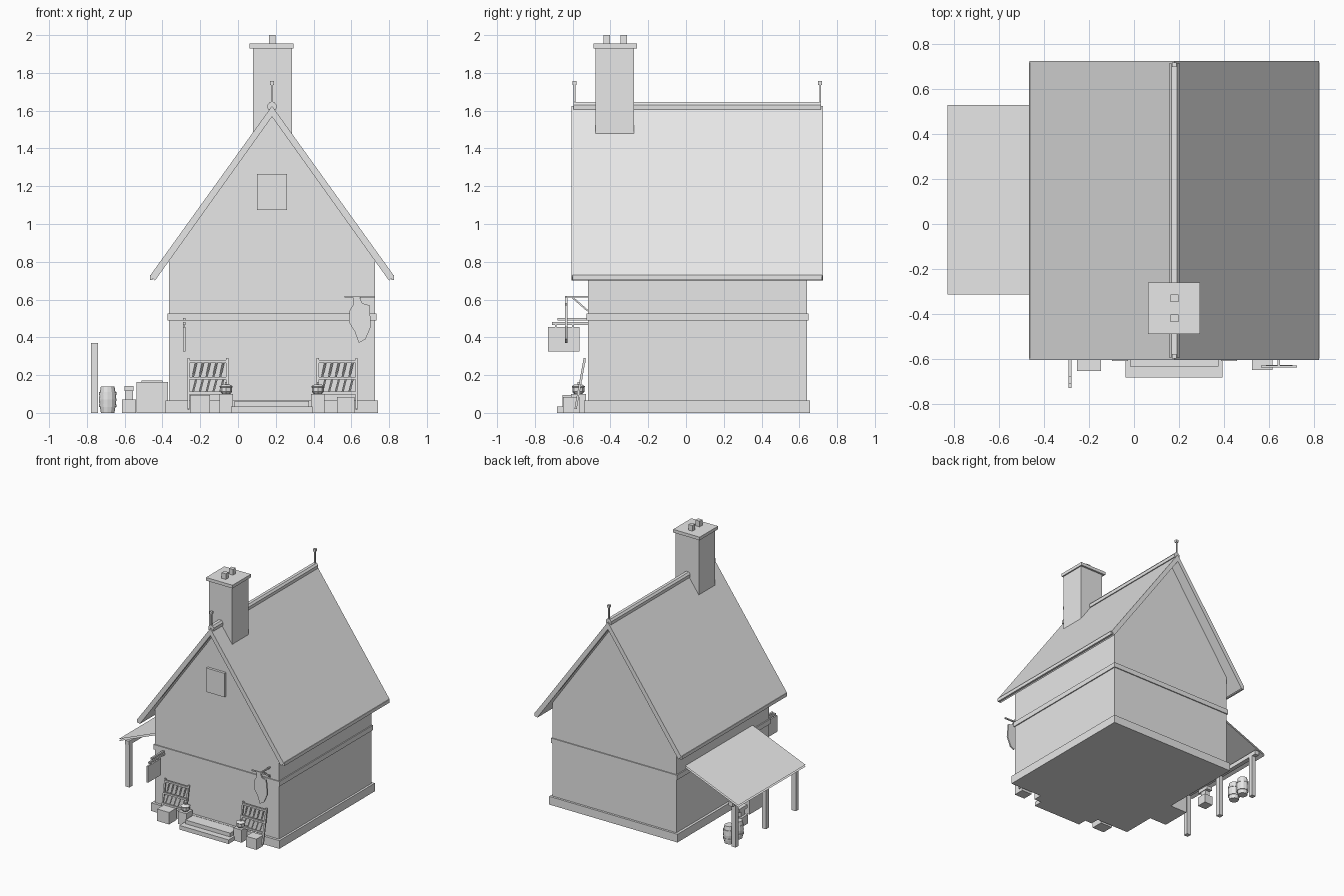
import bpy, bmesh, math
from mathutils import Vector

grey = bpy.data.materials.new("plain grey")
grey.diffuse_color = (0.8, 0.8, 0.8, 1)
CX = 0.18  # centre line of the house


def finish(name, bm):
    me = bpy.data.meshes.new(name)
    bm.to_mesh(me)
    bm.free()
    me.materials.append(grey)
    ob = bpy.data.objects.new(name, me)
    bpy.context.collection.objects.link(ob)
    return ob


def box(name, x0, x1, y0, y1, z0, z1):
    bm = bmesh.new()
    bmesh.ops.create_cube(bm, size=1)
    for v in bm.verts:
        v.co = ((x0 + x1) / 2 + v.co.x * (x1 - x0),
                (y0 + y1) / 2 + v.co.y * (y1 - y0),
                (z0 + z1) / 2 + v.co.z * (z1 - z0))
    return finish(name, bm)


def prism(name, pts, y0, y1):
    """Extrude an (x, z) outline along y."""
    bm = bmesh.new()
    f = bm.faces.new([bm.verts.new((x, y0, z)) for x, z in pts])
    r = bmesh.ops.extrude_face_region(bm, geom=[f])
    for v in r["geom"]:
        if isinstance(v, bmesh.types.BMVert):
            v.co.y = y1
    bmesh.ops.recalc_face_normals(bm, faces=bm.faces[:])
    return finish(name, bm)


def bar(name, a, b, w):
    """Square bar between two points."""
    a, b = Vector(a), Vector(b)
    bm = bmesh.new()
    bmesh.ops.create_cube(bm, size=1)
    rot = (b - a).to_track_quat('Z', 'Y')
    for v in bm.verts:
        p = Vector((v.co.x * w, v.co.y * w, v.co.z * (b - a).length))
        v.co = (a + b) / 2 + rot @ p
    return finish(name, bm)


def lathe(name, x, y, profile, n=12):
    """Turn an (r, z) profile around a vertical axis."""
    bm = bmesh.new()
    rings = []
    for r, z in profile:
        rings.append([bm.verts.new((x + r * math.cos(2 * math.pi * i / n),
                                    y + r * math.sin(2 * math.pi * i / n), z))
                      for i in range(n)])
    for a, b in zip(rings, rings[1:]):
        for i in range(n):
            j = (i + 1) % n
            bm.faces.new((a[i], a[j], b[j], b[i]))
    bm.faces.new(rings[0][::-1])
    bm.faces.new(rings[-1])
    return finish(name, bm)


# House body
prism("walls", [(-0.365, 0), (0.725, 0), (0.725, 0.81), (CX, 1.575), (-0.365, 0.81)], -0.52, 0.64)
box("plinth", -0.385, 0.742, -0.54, 0.657, 0, 0.065)
box("belt_course", -0.374, 0.733, -0.528, 0.648, 0.488, 0.527)
box("gable_shutter", 0.10, 0.26, -0.54, -0.515, 1.075, 1.265)

# Roof slab, barge boards, eave strips
def roof_outline(t):
    return [(CX + 0.645, 0.727), (CX, 1.625), (CX - 0.645, 0.727),
            (CX - 0.62, 0.70), (CX, 1.58 - t), (CX + 0.62, 0.70)]
prism("roof", roof_outline(0), -0.58, 0.70)
for y0, y1 in ((-0.605, -0.578), (0.698, 0.725)):
    prism("barge_board", roof_outline(0.012), y0, y1)
for s in (-1, 1):
    box("eave_strip", *sorted((CX + s * 0.632, CX + s * 0.647)), -0.6, 0.72, 0.703, 0.73)

# Ridge cap and finials
prism("ridge_cap", [(CX - 0.022, 1.605), (CX + 0.022, 1.605), (CX + 0.024, 1.63),
                    (CX + 0.012, 1.645), (CX - 0.012, 1.645), (CX - 0.024, 1.63)], -0.595, 0.715)
for y in (-0.59, 0.71):
    bar("finial_rod", (CX, y, 1.63), (CX, y, 1.74), 0.009)
    box("finial_knob", CX - 0.01, CX + 0.01, y - 0.01, y + 0.01, 1.737, 1.757)

# Chimney
box("chimney", 0.08, 0.285, -0.48, -0.275, 1.45, 1.93)
box("chimney_cap", 0.062, 0.295, -0.49, -0.26, 1.93, 1.955)
for y in (-0.42, -0.33):
    box("chimney_pot", 0.163, 0.199, y - 0.017, y + 0.017, 1.955, 2.0)

# Lean-to: thin sheets on beam and posts
for drop in (0, 0.015):
    bm = bmesh.new()
    bm.faces.new([bm.verts.new(p) for p in (
        (-0.83, -0.315, 0.365 - drop), (-0.365, -0.315, 0.555 - drop),
        (-0.365, 0.53, 0.555 - drop), (-0.83, 0.53, 0.365 - drop))])
    finish("lean_to_sheet", bm)
box("lean_to_beam", -0.778, -0.742, -0.31, 0.525, 0.337, 0.37)
for y in (-0.285, 0.09, 0.47):
    box("lean_to_post", -0.778, -0.742, y - 0.018, y + 0.018, 0, 0.37)

# Goods under the lean-to
for y in (0.34, 0.44):
    lathe("barrel", -0.69, y, [(0.036, 0), (0.041, 0.03), (0.046, 0.03), (0.047, 0.045),
                               (0.044, 0.045), (0.046, 0.07), (0.044, 0.095), (0.047, 0.095),
                               (0.046, 0.11), (0.041, 0.11), (0.036, 0.14)])
box("anvil_block", -0.615, -0.54, 0.10, 0.18, 0, 0.072)
box("anvil_waist", -0.597, -0.557, 0.115, 0.165, 0.07, 0.118)
box("anvil_top", -0.602, -0.552, 0.09, 0.19, 0.115, 0.143)
box("chest", -0.537, -0.37, -0.27, -0.03, 0, 0.163)
box("chest_lid", -0.51, -0.40, -0.25, -0.05, 0.163, 0.172)

# Front steps
box("lower_step", -0.037, 0.395, -0.683, -0.53, 0, 0.033)
box("upper_step", -0.018, 0.376, -0.635, -0.53, 0.033, 0.063)

# Piers with lanterns, mirrored about the door
for s in (-1, 1):
    x = CX + s * 0.243
    box("pier", x - 0.036, x + 0.036, -0.61, -0.53, 0, 0.1)
    lathe("lantern", x, -0.57, [(0.022, 0.1), (0.032, 0.112), (0.032, 0.135),
                                (0.036, 0.14), (0.02, 0.15)], 8)
    bar("lantern_handle", (x, -0.57, 0.15), (x, -0.57, 0.163), 0.01)

# Railings leaning on the wall, with slanted slats
def lean(z):
    return -0.572 + (z - 0.09) * 0.18
for x0 in (-0.262, 0.422):
    x1 = x0 + 0.205
    for x in (x0, x1):
        bar("railing_stile", (x, lean(0.02), 0.02), (x, lean(0.29), 0.29), 0.012)
    for z in (0.105, 0.183, 0.272):
        bar("railing_rail", (x0, lean(z), z), (x1, lean(z), z), 0.014)
    for za, zb in ((0.105, 0.183), (0.183, 0.272)):
        for i in range(5):
            x = x0 + 0.022 + i * 0.036
            bar("railing_slat", (x, lean(za), za), (x + 0.02, lean(zb), zb), 0.008)

# Crates in front of the railings
box("left_crate", -0.253, -0.147, -0.655, -0.56, 0, 0.095)
box("right_crate", 0.525, 0.617, -0.65, -0.565, 0, 0.085)

# Hanging sign
bar("sign_arm", (-0.285, -0.52, 0.495), (-0.285, -0.68, 0.495), 0.014)
bar("sign_lower_arm", (-0.285, -0.52, 0.473), (-0.285, -0.71, 0.473), 0.014)
box("sign_board", -0.291, -0.279, -0.73, -0.565, 0.325, 0.455)
for y in (-0.69, -0.60):
    bar("sign_hook", (-0.285, y, 0.45), (-0.285, y, 0.475), 0.007)

# Hide hanging from a bracket
bar("hide_rod", (0.565, -0.635, 0.615), (0.725, -0.635, 0.615), 0.01)
bar("hide_bracket", (0.645, -0.52, 0.615), (0.645, -0.64, 0.615), 0.01)
bar("hide_brace", (0.645, -0.52, 0.54), (0.645, -0.60, 0.61), 0.009)
prism("hide", [(0.61, 0.61), (0.645, 0.61), (0.658, 0.58), (0.695, 0.57), (0.705, 0.46),
               (0.675, 0.39), (0.64, 0.37), (0.618, 0.43), (0.587, 0.48), (0.59, 0.54),
               (0.608, 0.57)], -0.64, -0.628)
